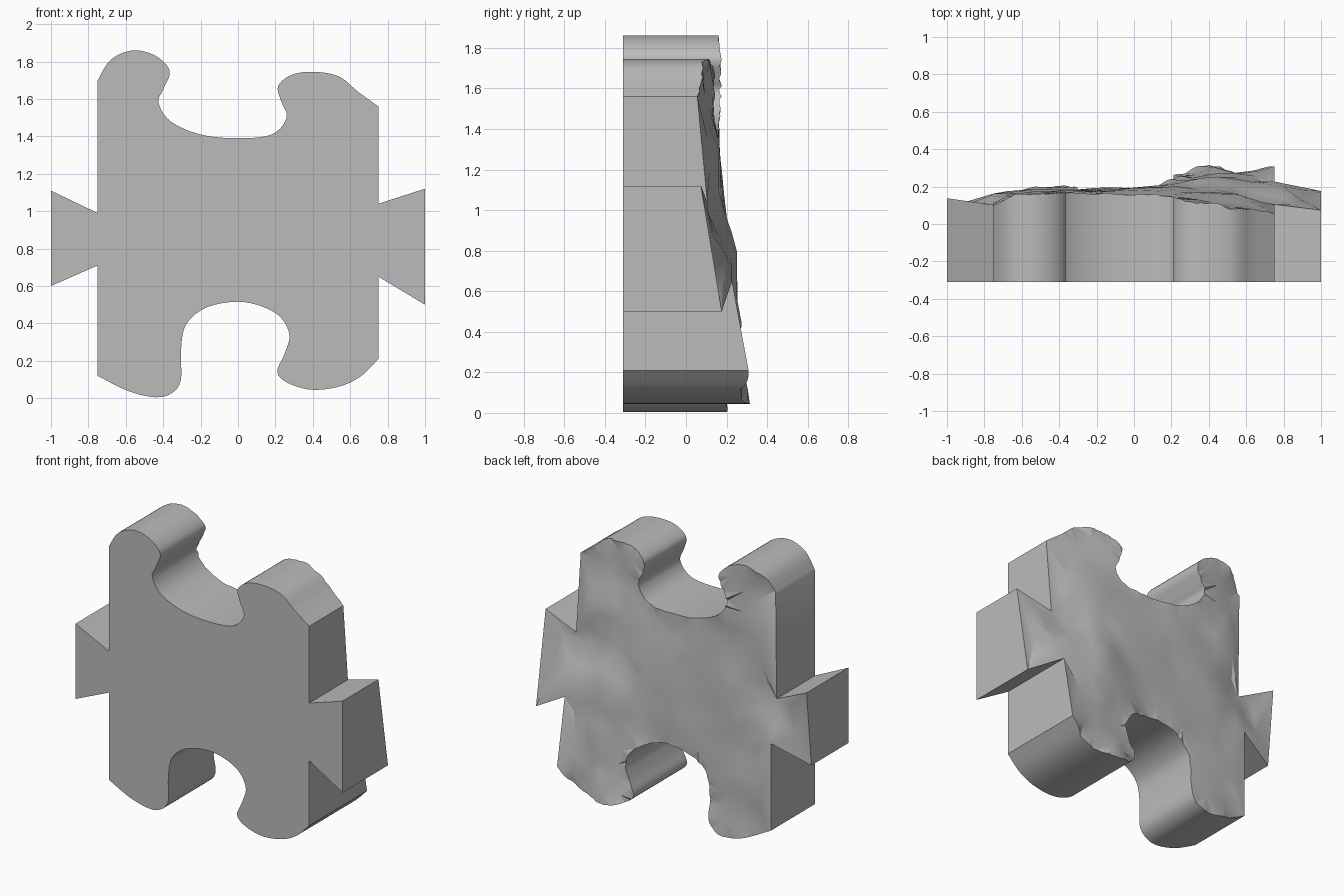
import bpy, bmesh, math, random
from mathutils import Vector
from mathutils.geometry import delaunay_2d_cdt

cube = bpy.data.objects.get("Cube")
if cube:
    bpy.data.objects.remove(cube, do_unlink=True)

FRONT_Y = -0.31
random.seed(4)


def make_material(name, colour):
    material = bpy.data.materials.new(name)
    material.use_nodes = True
    material.diffuse_color = colour
    shader = next(n for n in material.node_tree.nodes if n.type == "BSDF_PRINCIPLED")
    shader.inputs["Base Color"].default_value = colour
    shader.inputs["Roughness"].default_value = 0.7
    return material


def smooth_path(points, steps=5):
    """Catmull-Rom curve through the points, keeping both end points."""
    pts = [Vector(p) for p in points]
    pts = [pts[0]] + pts + [pts[-1]]
    path = []
    for a, b, c, d in zip(pts, pts[1:], pts[2:], pts[3:]):
        for i in range(steps):
            t = i / steps
            path.append(0.5 * (2 * b + (c - a) * t
                               + (2 * a - 5 * b + 4 * c - d) * t ** 2
                               + (3 * b - a - 3 * c + d) * t ** 3))
    return path + [pts[-1]]


# Outline in x and z: curved top and bottom, flared tabs on both sides
top_edge = [(-.75, 1.7), (-.68, 1.81), (-.56, 1.86), (-.44, 1.83), (-.365, 1.75),
            (-.4, 1.65), (-.425, 1.58), (-.36, 1.48), (-.2, 1.41), (0, 1.39),
            (.18, 1.41), (.26, 1.5), (.23, 1.59), (.215, 1.67), (.29, 1.73),
            (.41, 1.745), (.54, 1.72), (.64, 1.64), (.75, 1.56)]
left_tab = [(.75, 1.04), (1, 1.12), (1, .5), (.75, .65)]
bottom_edge = [(.75, .21), (.66, .12), (.55, .065), (.4, .045), (.27, .08), (.21, .14),
               (.25, .24), (.275, .34), (.22, .44), (.1, .5), (-.03, .515),
               (-.18, .48), (-.28, .39), (-.305, .25), (-.305, .1), (-.35, .03),
               (-.44, .005), (-.59, .04), (-.75, .12)]
right_tab = [(-.75, .71), (-1, .6), (-1, 1.11), (-.75, .99)]

# Back relief samples: x, z, depth
relief = [(-.75, 1.7, .11), (-.56, 1.86, .16), (-.37, 1.75, .17), (-.4, 1.55, .17),
          (0, 1.39, .16), (.22, 1.6, .14), (.4, 1.74, .11), (.56, 1.7, .08),
          (.75, 1.56, .06), (.75, 1.04, .1), (1, 1.12, .07), (1, .8, .12),
          (1, .5, .18), (.75, .65, .23), (.75, .21, .31), (.58, .1, .27),
          (.4, .04, .31), (.22, .14, .26), (.26, .36, .25), (0, .51, .19),
          (-.3, .3, .18), (-.44, 0, .2), (-.75, .12, .16), (-.75, .71, .16),
          (-1, .6, .09), (-1, 1.11, .14), (-.92, .85, .1), (-.75, .99, .1),
          (-.55, .9, .18), (-.6, 1.35, .15), (-.2, 1, .18), (.15, .95, .2),
          (.45, .75, .25), (.45, 1.2, .17), (.5, .4, .27), (-.5, .4, .18)]


def back_depth(x, z):
    total = weights = 0
    for sx, sz, depth in relief:
        w = 1 / ((x - sx) ** 2 + (z - sz) ** 2 + 0.0005) ** 1.6
        total += w * depth
        weights += w
    return total / weights


def edge_distance(p, loop):
    best = 9
    for a, b in zip(loop, loop[1:] + loop[:1]):
        t = max(0, min(1, (p - a).dot(b - a) / (b - a).length_squared))
        best = min(best, (p - a - t * (b - a)).length)
    return best


outline = (smooth_path(top_edge) + [Vector(p) for p in left_tab]
           + smooth_path(bottom_edge) + [Vector(p) for p in right_tab])
count = len(outline)

# Loose interior points give the back its uneven facets
spacing = 0.11
inner = []
for i in range(-9, 10):
    for j in range(18):
        p = Vector((i * spacing + random.uniform(-.03, .03),
                    j * spacing + random.uniform(-.03, .03)))
        if edge_distance(p, outline) > 0.04:
            inner.append(p)
loop_edges = [(i, (i + 1) % count) for i in range(count)]
points, _, triangles, _, _, _ = delaunay_2d_cdt(outline + inner, loop_edges, [], 1, 1e-5)

# Flat front sheet, extruded into a solid
bm = bmesh.new()
verts = {}
for tri in triangles:
    for i in tri:
        if i not in verts:
            verts[i] = bm.verts.new((points[i].x, FRONT_Y, points[i].y))
    bm.faces.new([verts[i] for i in tri])
front = list(bm.faces)
extruded = bmesh.ops.extrude_face_region(bm, geom=front, use_keep_orig=True)["geom"]

# Shape the back relief
for v in extruded:
    if isinstance(v, bmesh.types.BMVert):
        wobble = 0 if v.is_boundary else random.uniform(-.006, .006)
        v.co.y = back_depth(v.co.x, v.co.z) + wobble
bmesh.ops.dissolve_faces(bm, faces=front, use_verts=False)
bmesh.ops.recalc_face_normals(bm, faces=bm.faces)

mesh = bpy.data.meshes.new("puzzle_piece")
bm.to_mesh(mesh)
bm.free()
piece = bpy.data.objects.new("puzzle_piece", mesh)
bpy.context.collection.objects.link(piece)
mesh.materials.append(make_material("plain_grey", (0.5, 0.5, 0.5, 1)))

bpy.ops.object.select_all(action="DESELECT")
piece.select_set(True)
bpy.context.view_layer.objects.active = piece
bpy.ops.object.shade_smooth_by_angle(angle=math.radians(30))
